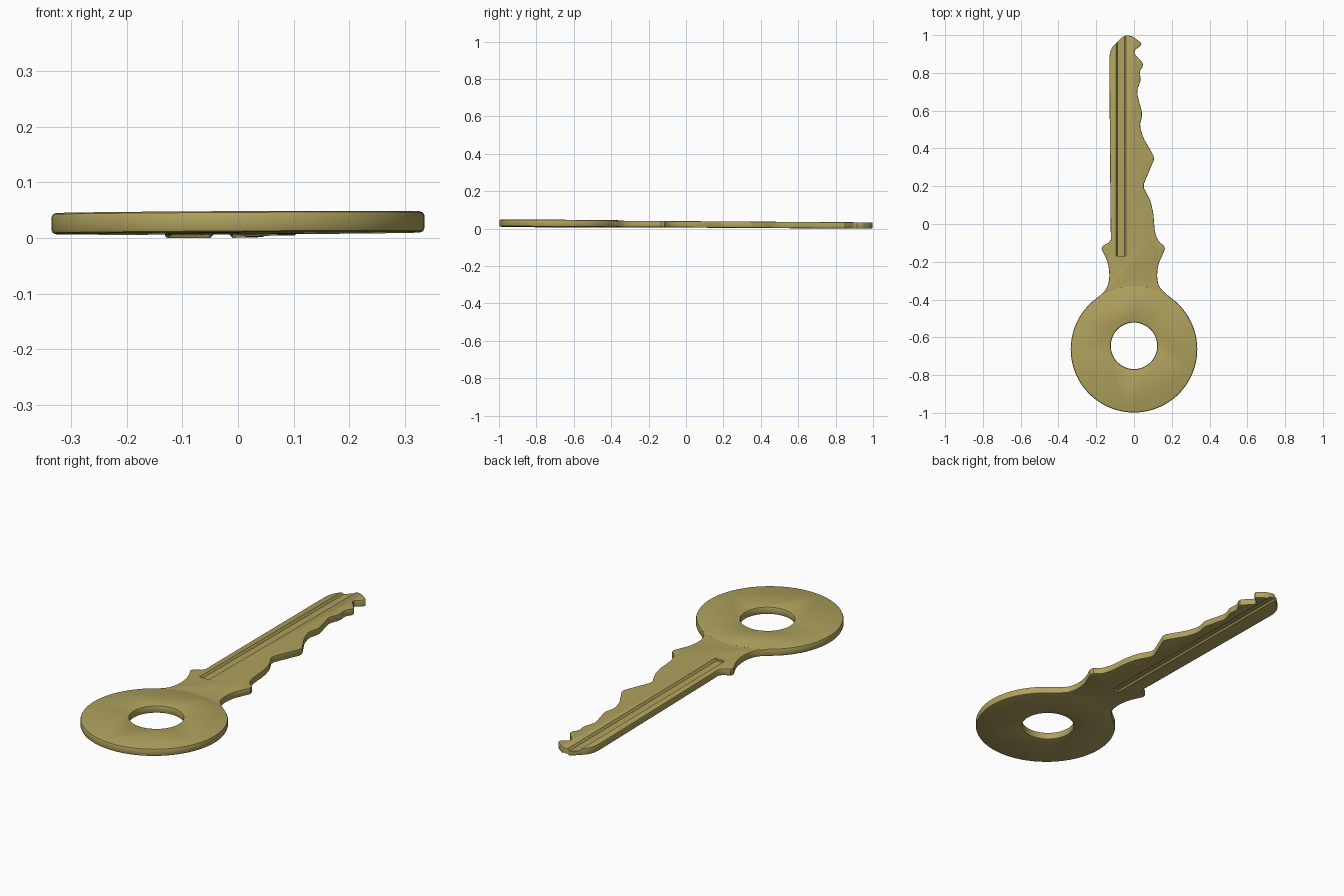
import bpy, bmesh, math
from mathutils import Vector

if "Cube" in bpy.data.objects:
    bpy.data.objects.remove(bpy.data.objects["Cube"])


def prism(name, pts, z0, z1):
    """Closed outline extruded from z0 to z1."""
    bm = bmesh.new()
    face = bm.faces.new([bm.verts.new((x, y, z0)) for x, y in pts])
    ext = bmesh.ops.extrude_face_region(bm, geom=[face])
    for v in ext["geom"]:
        if isinstance(v, bmesh.types.BMVert):
            v.co.z = z1
    bmesh.ops.recalc_face_normals(bm, faces=bm.faces)
    me = bpy.data.meshes.new(name)
    bm.to_mesh(me)
    bm.free()
    ob = bpy.data.objects.new(name, me)
    bpy.context.collection.objects.link(ob)
    return ob


def apply_mod(ob, kind, **settings):
    mod = ob.modifiers.new(kind, kind)
    for k, v in settings.items():
        setattr(mod, k, v)
    bpy.context.view_layer.objects.active = ob
    bpy.ops.object.modifier_apply(modifier=mod.name)


def round_rims(ob, width):
    apply_mod(ob, "BEVEL", width=width, segments=2, limit_method="ANGLE",
              angle_limit=math.radians(70), use_clamp_overlap=False)


def combine(ob, other, operation):
    apply_mod(ob, "BOOLEAN", object=other, operation=operation, solver="EXACT")
    bpy.data.objects.remove(other)


def circle(cy, r, n):
    return [(r * math.cos(2 * math.pi * i / n), cy + r * math.sin(2 * math.pi * i / n))
            for i in range(n)]


def soften(pts, cut):
    """Cut every corner of a closed outline by at most `cut`."""
    out = []
    for i, p in enumerate(pts):
        a, b, c = Vector(pts[i - 1]), Vector(p), Vector(pts[(i + 1) % len(pts)])
        for q in (a, c):
            d = q - b
            out.append(tuple(b + d.normalized() * min(cut, d.length * 0.27)))
    return out


# Round head with its ring hole
key = prism("key", circle(-0.663, 0.335, 72), -0.019, 0.019)
hole = prism("hole_cutter", circle(-0.645, 0.123, 48), -0.1, 0.1)
combine(key, hole, "DIFFERENCE")
round_rims(key, 0.008)

# Neck, shoulders and toothed blade
outline = [
    (-0.20, -0.43), (-0.20, -0.395), (-0.16, -0.362), (-0.142, -0.335),
    (-0.132, -0.30), (-0.130, -0.26), (-0.137, -0.21), (-0.155, -0.165),
    (-0.177, -0.122), (-0.122, -0.092), (-0.124, 0.0), (-0.131, 0.89),
    (-0.118, 0.935), (-0.055, 0.998), (-0.015, 0.998), (0.042, 0.957),
    (0.030, 0.938), (0.002, 0.920), (0.002, 0.898), (0.035, 0.868),
    (0.052, 0.842), (0.027, 0.805), (0.037, 0.765), (0.014, 0.70),
    (0.045, 0.58), (0.030, 0.52), (0.050, 0.455), (0.110, 0.35),
    (0.047, 0.20), (0.087, 0.125), (0.102, 0.06), (0.110, -0.04),
    (0.128, -0.092), (0.168, -0.122), (0.150, -0.165), (0.130, -0.21),
    (0.122, -0.26), (0.124, -0.30), (0.135, -0.335), (0.16, -0.362),
    (0.20, -0.395), (0.20, -0.43),
]
blade = prism("blade", soften(outline, 0.012), -0.017, 0.0165)
round_rims(blade, 0.004)
combine(key, blade, "UNION")


# Lengthwise keyway grooves with sloping walls
def groove(x0, x1, y0, depth, side):
    w = 0.008
    top = 0.017
    prof = [(x0 - w, top + 0.01), (x0, top), (x0 + w, top - depth),
            (x1 - w, top - depth), (x1, top), (x1 + w, top + 0.01)]
    ob = prism("groove_cutter", prof, y0, 1.1)
    for v in ob.data.vertices:
        x, z, y = v.co
        v.co = (x, y, z * side)
    bm = bmesh.new()
    bm.from_mesh(ob.data)
    bmesh.ops.recalc_face_normals(bm, faces=bm.faces)
    bm.to_mesh(ob.data)
    bm.free()
    combine(key, ob, "DIFFERENCE")


groove(-0.096, -0.042, -0.17, 0.011, 1)
groove(-0.050, -0.010, -0.17, 0.008, -1)

# The key lies with a very slight tilt
for v in key.data.vertices:
    v.co.z += 0.0245 - 0.006 * v.co.y + 0.005 * v.co.x
low = min(v.co.z for v in key.data.vertices)
for v in key.data.vertices:
    v.co.z -= low

# Brass colour and smooth shading
brass = bpy.data.materials.new("brass")
brass.diffuse_color = (0.43, 0.36, 0.11, 1)
brass.use_nodes = True
brass.node_tree.nodes["Principled BSDF"].inputs["Base Color"].default_value = brass.diffuse_color
key.data.materials.clear()
key.data.materials.append(brass)
bpy.ops.object.select_all(action="DESELECT")
key.select_set(True)
bpy.context.view_layer.objects.active = key
bpy.ops.object.shade_smooth_by_angle(angle=math.radians(30))
